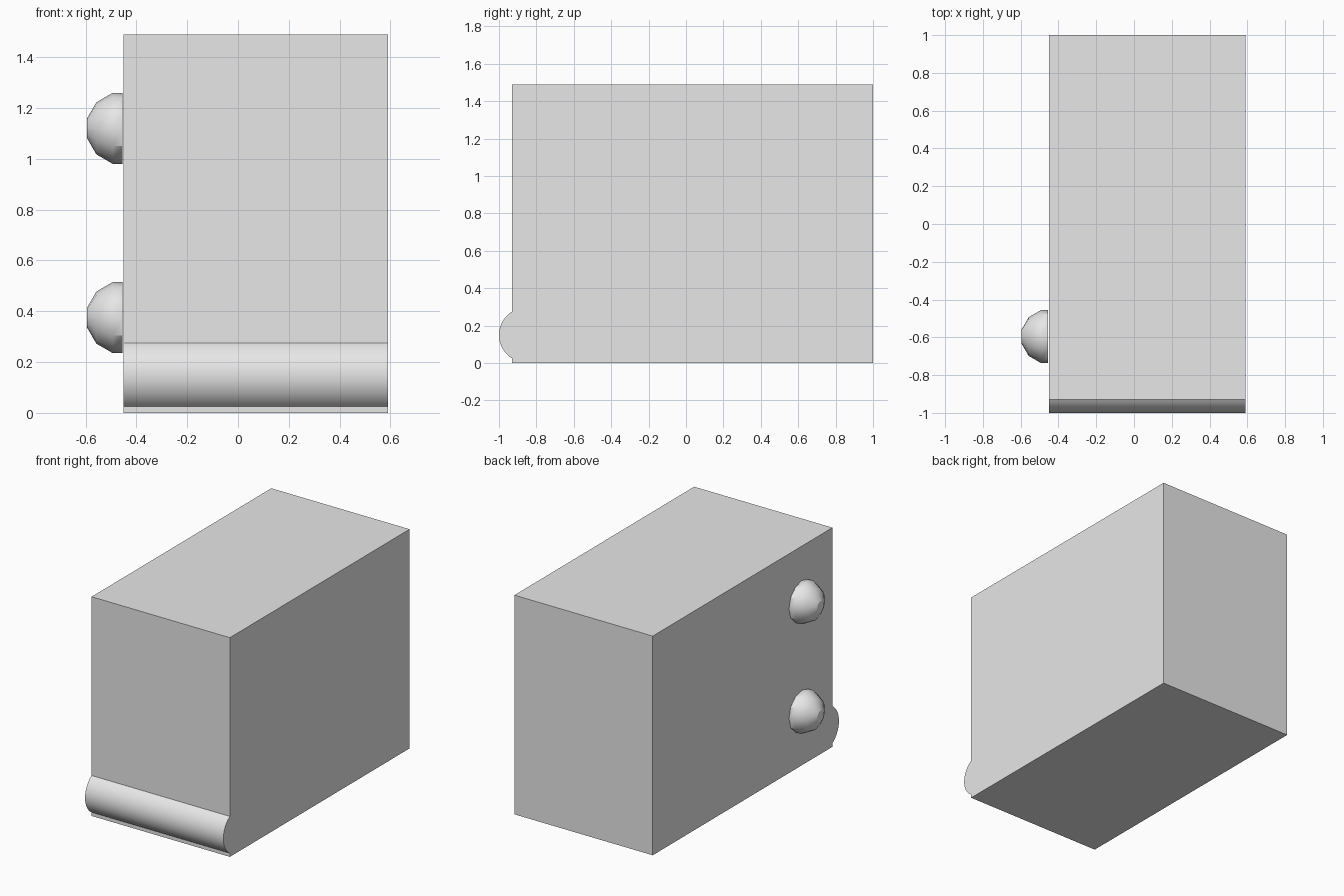
import bpy
import bmesh
from math import sin, cos, pi, radians, asin
from mathutils import Vector

cube = bpy.data.objects.get("Cube")
if cube:
    bpy.data.objects.remove(cube, do_unlink=True)

grey = bpy.data.materials.new("light grey")
grey.use_nodes = True
grey.diffuse_color = (0.8, 0.8, 0.8, 1)
grey.node_tree.nodes["Principled BSDF"].inputs["Base Color"].default_value = (0.8, 0.8, 0.8, 1)

LEFT, RIGHT = 0.59, -0.45
FRONT, BACK = -0.93, 1.0
HEIGHT = 1.49


def add_object(name, bm, smooth_angle=None):
    bmesh.ops.recalc_face_normals(bm, faces=bm.faces)
    mesh = bpy.data.meshes.new(name)
    bm.to_mesh(mesh)
    bm.free()
    mesh.materials.append(grey)
    obj = bpy.data.objects.new(name, mesh)
    bpy.context.collection.objects.link(obj)
    if smooth_angle:
        bpy.ops.object.select_all(action="DESELECT")
        obj.select_set(True)
        bpy.context.view_layer.objects.active = obj
        bpy.ops.object.shade_smooth_by_angle(angle=radians(smooth_angle))
    return obj


def extrude_along_x(name, profile, smooth_angle=None):
    """Extrude a (y, z) outline from the right side to the left side."""
    bm = bmesh.new()
    face = bm.faces.new([bm.verts.new((RIGHT, y, z)) for y, z in profile])
    result = bmesh.ops.extrude_face_region(bm, geom=[face])
    moved = [v for v in result["geom"] if isinstance(v, bmesh.types.BMVert)]
    bmesh.ops.translate(bm, verts=moved, vec=(LEFT - RIGHT, 0, 0))
    return add_object(name, bm, smooth_angle)


def knob(name, centre, radius=0.145, sides=12):
    """Faceted half ball on the right side, turned about the x axis."""
    bm = bmesh.new()
    rings = []
    for angle in (90, 75, 45, 15):
        a = radians(angle)
        x, r = -radius * cos(a), radius * sin(a)
        if angle == 90:
            r = radius * sin(radians(75))
        rings.append([bm.verts.new(centre + Vector((x, r * cos(t), r * sin(t))))
                      for t in (2 * pi * i / sides for i in range(sides))])
    for inner, outer in zip(rings, rings[1:]):
        for i in range(sides):
            j = (i + 1) % sides
            bm.faces.new((inner[i], inner[j], outer[j], outer[i]))
    bm.faces.new(rings[-1])
    bm.faces.new(rings[0])
    return add_object(name, bm, 30)


# Main box
extrude_along_x("body", [(FRONT, 0), (BACK, 0), (BACK, HEIGHT), (FRONT, HEIGHT)])

# Rounded bar along the lower front, its flat back on the box
bar_r, bar_z, half_chord = 0.147, 0.15, 0.125
bar_y = -1 + bar_r
limit = asin(half_chord / bar_r)
steps = 24
arc = [limit * (2 * i / steps - 1) for i in range(steps + 1)]
extrude_along_x("front_bar", [(bar_y - bar_r * cos(a), bar_z + bar_r * sin(a)) for a in arc], 30)

# Two knobs on the right side
for label, z in (("lower", 0.375), ("upper", 1.12)):
    knob(label + "_knob", Vector((-0.455, -0.596, z)))
